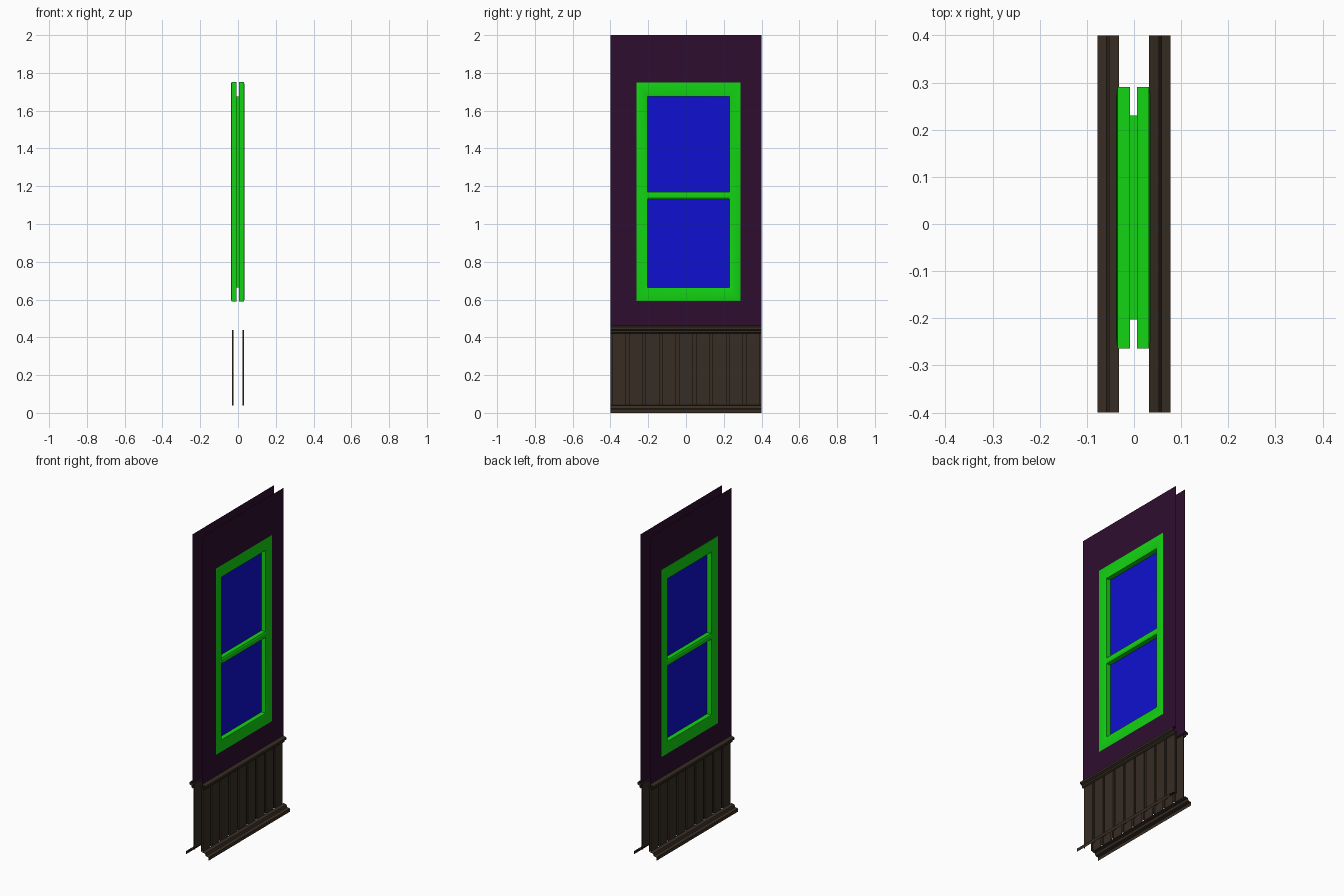
import bpy

if "Cube" in bpy.data.objects:
    bpy.data.objects.remove(bpy.data.objects["Cube"])


def material(name, rgb):
    m = bpy.data.materials.new(name)
    m.diffuse_color = (*rgb, 1)
    m.use_nodes = True
    m.node_tree.nodes["Principled BSDF"].inputs["Base Color"].default_value = m.diffuse_color
    return m


PURPLE = material("purple_plaster", (0.028, 0.004, 0.028))
BROWN = material("dark_wood", (0.038, 0.026, 0.017))
GREEN = material("green_frame", (0.006, 0.66, 0.006))
BLUE = material("blue_glass", (0.005, 0.005, 0.63))

WX = 0.032                      # wall skin distance from the centre
OY0, OY1, OZ0, OZ1 = -0.264, 0.290, 0.591, 1.753   # window outline
GY0, GY1, GZ0, GZ1 = -0.203, 0.230, 0.664, 1.676   # glass opening
SHIFT = -0.0015                 # the window sits slightly off centre


def add(name, verts, faces, mat, shift=0.0, smooth=False):
    """Sheet mesh facing +x, mirrored to the other side of the wall."""
    me = bpy.data.meshes.new(name)
    me.from_pydata(verts, [], faces)
    me.materials.append(mat)
    ob = bpy.data.objects.new(name, me)
    bpy.context.collection.objects.link(ob)
    ob.location.x = shift
    mod = ob.modifiers.new("other_side", 'MIRROR')
    mod.use_mirror_merge = False
    if smooth:
        bpy.ops.object.select_all(action='DESELECT')
        ob.select_set(True)
        bpy.context.view_layer.objects.active = ob
        bpy.ops.object.shade_smooth_by_angle(angle=0.6)
    return ob


def moulding(name, profile, mat, y0=-0.4, y1=0.4, shift=0.0):
    """Open (x, z) profile, listed bottom to top, swept along y."""
    verts = [(x, y, z) for x, z in profile for y in (y0, y1)]
    faces = [(2 * i, 2 * i + 1, 2 * i + 3, 2 * i + 2) for i in range(len(profile) - 1)]
    return add(name, verts, faces, mat, shift)


def rings(name, loops, mat, shift=0.0, smooth=False):
    """Joins rectangles (x, y0, y1, z0, z1) from the outside inward."""
    verts, faces = [], []
    for x, y0, y1, z0, z1 in loops:
        verts += [(x, y0, z0), (x, y1, z0), (x, y1, z1), (x, y0, z1)]
    for r in range(len(loops) - 1):
        for i in range(4):
            j = (i + 1) % 4
            faces.append((4 * r + i, 4 * r + j, 4 * r + 4 + j, 4 * r + 4 + i))
    return add(name, verts, faces, mat, shift, smooth)


# plaster wall skins with the window cut out
rings("upper_wall", [(WX, -0.4, 0.4, 0.45, 2.0),
                     (WX, OY0 + 0.01, OY1 - 0.01, OZ0 + 0.01, OZ1 - 0.01)], PURPLE)

# grooved wooden panelling
pitch, half, depth = 0.62 / 7, 0.0075, 0.008
outline = []
for k in range(10):
    c = (k - 4.5) * pitch
    outline += [(WX, c - half), (WX - depth, c - half), (WX - depth, c + half), (WX, c + half)]
outline = [(x, max(-0.4, min(0.4, y))) for x, y in outline[1:-1]]
pv = [(x, y, z) for x, y in outline for z in (0.04, 0.44)]
pf = [(2 * i, 2 * i + 2, 2 * i + 3, 2 * i + 1) for i in range(len(outline) - 1)]
add("wood_panelling", pv, pf, BROWN)

# chair rail and skirting board
moulding("chair_rail", [(WX, 0.42), (0.040, 0.425), (0.041, 0.435), (0.053, 0.442),
                        (0.053, 0.455), (WX, 0.462)], BROWN)
moulding("skirting_board", [(0.077, 0.0), (0.077, 0.02), (0.058, 0.024),
                            (0.053, 0.038), (WX, 0.042)], BROWN)


# window frame: profile of (inset fraction, x) from the outer edge to the glass
def loop(t, x):
    return (x, OY0 + (GY0 - OY0) * t, OY1 + (GY1 - OY1) * t,
            OZ0 + (GZ0 - OZ0) * t, OZ1 + (GZ1 - OZ1) * t)


profile = [(0, 0.0075), (0, 0.033), (0.2, 0.036), (0.5, 0.0365),
           (0.85, 0.035), (1, 0.031), (1, 0.0)]
rings("window_frame", [loop(t, x) for t, x in profile], GREEN, SHIFT, True)

# middle bar between the two panes
moulding("window_bar", [(0.0, 1.133), (0.028, 1.133), (0.032, 1.142), (0.032, 1.161),
                        (0.028, 1.17), (0.0, 1.17)], GREEN, GY0, GY1, SHIFT)

# glass panes
for name, z0, z1 in (("lower_glass", GZ0, 1.133), ("upper_glass", 1.17, GZ1)):
    moulding(name, [(0.0015, z0), (0.0015, z1)], BLUE, GY0, GY1, SHIFT)
